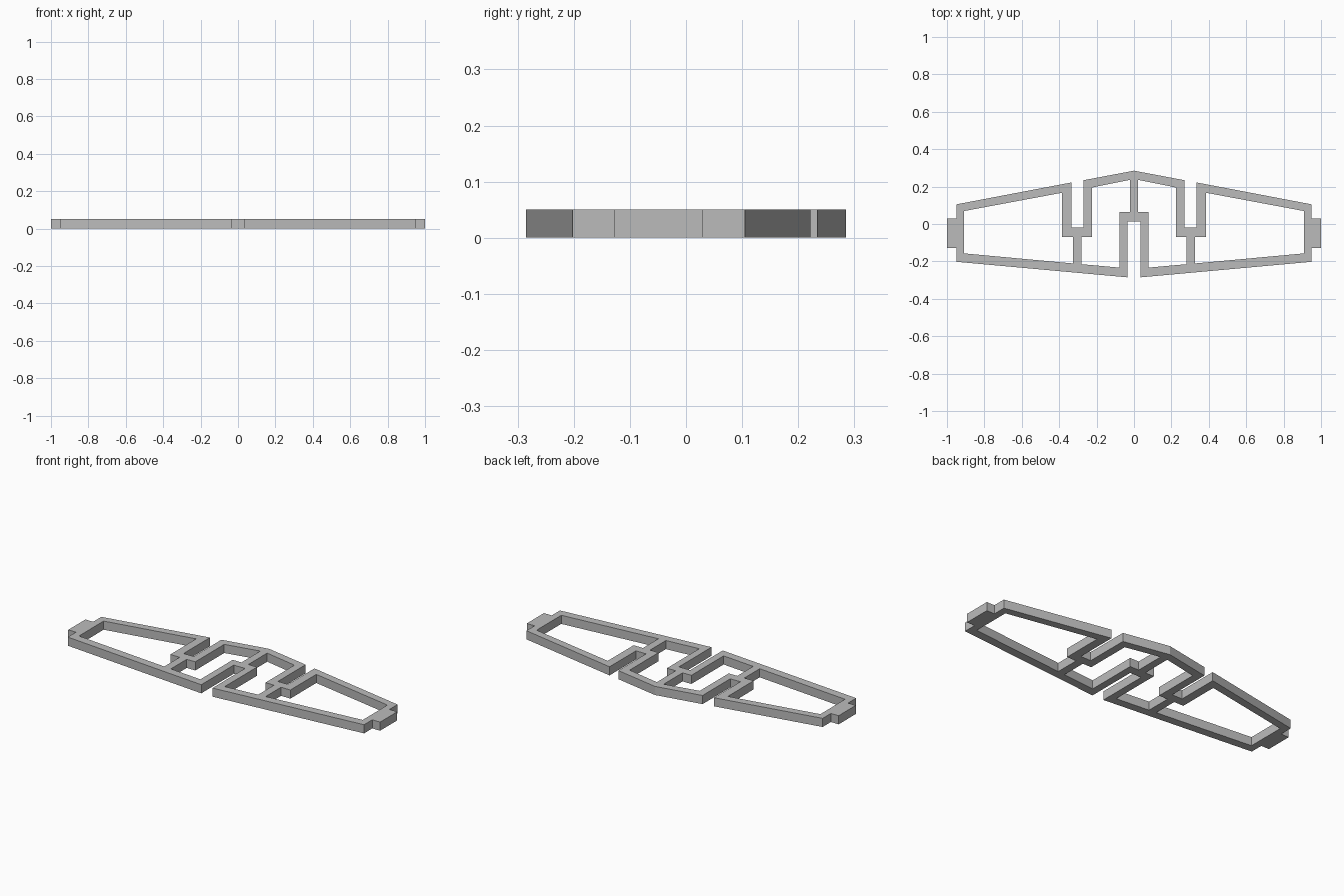
import bpy
import bmesh

if "Cube" in bpy.data.objects:
    bpy.data.objects.remove(bpy.data.objects["Cube"], do_unlink=True)

THICKNESS = 0.05

# Grey material
grey = bpy.data.materials.new("plain grey")
grey.use_nodes = True
color = (0.5, 0.5, 0.5, 1)
grey.diffuse_color = color
grey.node_tree.nodes["Principled BSDF"].inputs["Base Color"].default_value = color

# Left half of the outer outline, from the back tip round to the front slot
half_outline = [
    (0.27, 0.234), (0.27, -0.02), (0.335, -0.02), (0.335, 0.222),
    (0.95, 0.105), (0.95, 0.03), (1, 0.03), (1, -0.127), (0.95, -0.127),
    (0.95, -0.202), (0.036, -0.285), (0.036, 0.013),
]

# Openings of the left half
wing_opening = [
    (0.385, 0.167), (0.91, 0.069), (0.91, -0.157), (0.325, -0.211),
    (0.325, -0.07), (0.385, -0.07),
]
centre_opening = [
    (0.022, 0.236), (0.225, 0.195), (0.225, -0.07), (0.28, -0.07),
    (0.28, -0.215), (0.078, -0.233), (0.078, 0.063), (0.022, 0.063),
]


def mirrored(points):
    return [(-x, y) for x, y in reversed(points)]


def add_loop(bm, points):
    verts = [bm.verts.new((x, y, 0)) for x, y in points]
    return [bm.edges.new((a, b)) for a, b in zip(verts, verts[1:] + verts[:1])]


# Flat frame with four openings, extruded to a plate
loops = [[(0, 0.285)] + half_outline + mirrored(half_outline)]
for opening in (wing_opening, centre_opening):
    loops += [opening, mirrored(opening)]

bm = bmesh.new()
edges = [e for loop in loops for e in add_loop(bm, loop)]
bmesh.ops.triangle_fill(bm, use_beauty=True, use_dissolve=False, edges=edges, normal=(0, 0, 1))
result = bmesh.ops.extrude_face_region(bm, geom=bm.faces[:])
top = [v for v in result["geom"] if isinstance(v, bmesh.types.BMVert)]
bmesh.ops.translate(bm, verts=top, vec=(0, 0, THICKNESS))
bmesh.ops.recalc_face_normals(bm, faces=bm.faces[:])

mesh = bpy.data.meshes.new("wing_frame")
bm.to_mesh(mesh)
bm.free()
mesh.materials.append(grey)
frame = bpy.data.objects.new("wing_frame", mesh)
bpy.context.collection.objects.link(frame)
